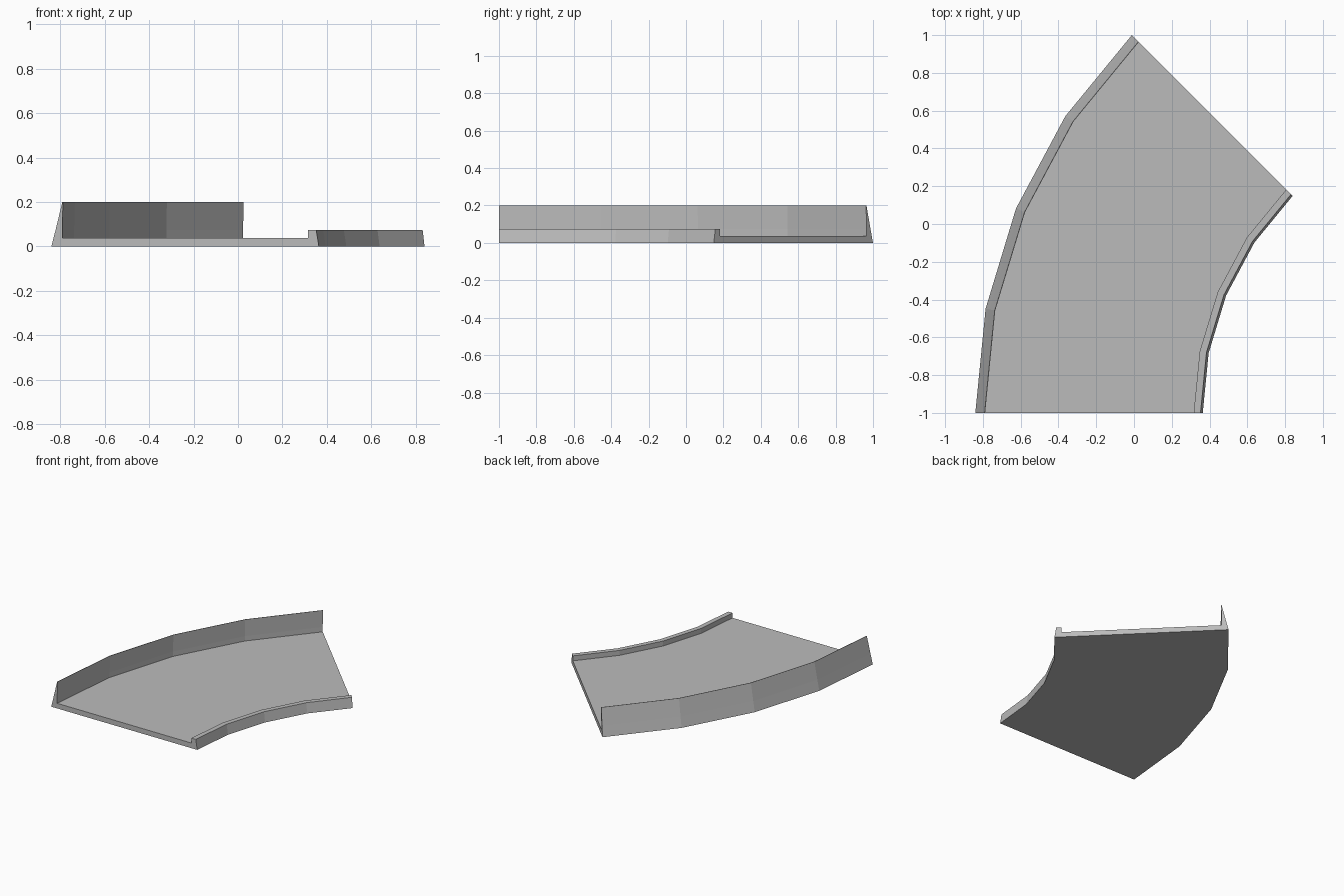
import bpy, bmesh, math
from mathutils import Vector

if "Cube" in bpy.data.objects:
    bpy.data.objects.remove(bpy.data.objects["Cube"])

CENTRE = Vector((1.988, -1.0, 0.0))   # pivot of the bend
SEGMENTS = 4
SWEEP = math.radians(45)

grey = bpy.data.materials.new("concrete grey")
grey.use_nodes = True
colour = (0.5, 0.5, 0.5, 1)
grey.diffuse_color = colour
grey.node_tree.nodes["Principled BSDF"].inputs["Base Color"].default_value = colour


def sweep(name, profile):
    """Sweep a closed (radius, height) profile around the pivot."""
    bm = bmesh.new()
    rings = []
    for i in range(SEGMENTS + 1):
        a = SWEEP * i / SEGMENTS
        rings.append([bm.verts.new(CENTRE + Vector((-r * math.cos(a), r * math.sin(a), z)))
                      for r, z in profile])
    n = len(profile)
    for a, b in zip(rings, rings[1:]):
        for j in range(n):
            k = (j + 1) % n
            bm.faces.new((a[j], a[k], b[k], b[j]))
    bm.faces.new(rings[0])
    bm.faces.new(rings[-1])
    bmesh.ops.recalc_face_normals(bm, faces=bm.faces)
    mesh = bpy.data.meshes.new(name)
    bm.to_mesh(mesh)
    bm.free()
    mesh.materials.append(grey)
    obj = bpy.data.objects.new(name, mesh)
    bpy.context.collection.objects.link(obj)
    return obj


# Road slab with a low kerb on each side
sweep("road_base", [(2.828, 0), (2.809, 0.075), (2.779, 0.075), (2.779, 0.038),
                    (1.672, 0.038), (1.672, 0.075), (1.636, 0.075), (1.624, 0)])

# Tall wedge-shaped barrier standing on the outer kerb
sweep("outer_barrier", [(2.809, 0.075), (2.779, 0.2), (2.776, 0.2), (2.779, 0.075)])
